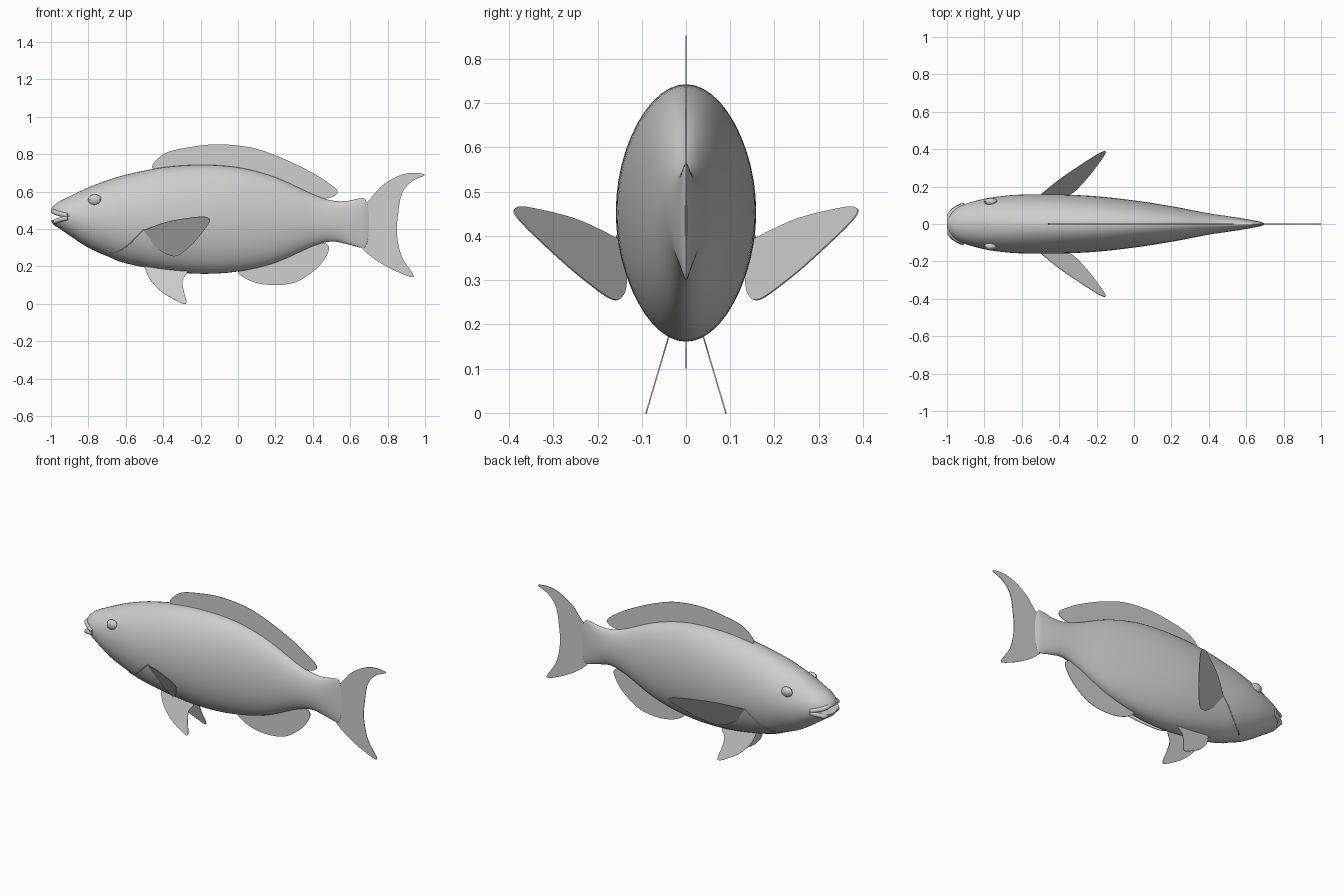
import bpy, bmesh, math
from mathutils import Vector

if "Cube" in bpy.data.objects:
    bpy.data.objects.remove(bpy.data.objects["Cube"])

grey = bpy.data.materials.new("plain grey")
grey.use_nodes = True
grey.diffuse_color = (0.62, 0.62, 0.62, 1)
grey.node_tree.nodes["Principled BSDF"].inputs["Base Color"].default_value = grey.diffuse_color


def spline(points, steps):
    """Catmull-Rom curve through points of any dimension."""
    pts = [points[0]] + list(points) + [points[-1]]
    out = []
    for a, b, c, d in zip(pts, pts[1:], pts[2:], pts[3:]):
        for i in range(steps):
            t = i / steps
            out.append(tuple(
                q + t * ((r - p) / 2 + t * (p - 2.5 * q + 2 * r - s / 2 + t * (1.5 * (q - r) + (s - p) / 2)))
                for p, q, r, s in zip(a, b, c, d)))
    return out + [tuple(points[-1])]


def add_object(name, bm, smooth=True):
    bmesh.ops.recalc_face_normals(bm, faces=bm.faces)
    mesh = bpy.data.meshes.new(name)
    bm.to_mesh(mesh)
    bm.free()
    ob = bpy.data.objects.new(name, mesh)
    bpy.context.collection.objects.link(ob)
    mesh.materials.append(grey)
    bpy.ops.object.select_all(action='DESELECT')
    ob.select_set(True)
    bpy.context.view_layer.objects.active = ob
    if smooth:
        bpy.ops.object.shade_smooth_by_angle(angle=math.radians(40))
    return ob


# Body stations: x, top, bottom, half width
STATIONS = [
    (-1.0, .505, .445, .025), (-.985, .525, .422, .055), (-.95, .55, .4, .085),
    (-.9, .575, .365, .108), (-.8, .622, .3, .135), (-.7, .66, .255, .15),
    (-.6, .69, .217, .157), (-.4, .73, .178, .158), (-.2, .743, .161, .148),
    (0, .73, .173, .126), (.2, .677, .22, .095), (.4, .586, .308, .057),
    (.5, .553, .333, .042), (.58, .55, .32, .03), (.66, .565, .3, .015),
    (.685, .55, .31, .008), (.7, .5, .37, .002)]
PROFILE = spline(STATIONS, 5)
AROUND = 48


def surface_y(x, z):
    """Half width of the body at a side position."""
    _, top, low, width = min(PROFILE, key=lambda s: abs(s[0] - x))
    k = (z - (top + low) / 2) / ((top - low) / 2)
    return width * math.sqrt(max(0, 1 - k * k))


def prism(outline, depth):
    bm = bmesh.new()
    face = bm.faces.new([bm.verts.new((x, -depth, z)) for x, z in outline])
    new = bmesh.ops.extrude_face_region(bm, geom=[face])["geom"]
    bmesh.ops.translate(bm, vec=(0, 2 * depth, 0),
                        verts=[v for v in new if isinstance(v, bmesh.types.BMVert)])
    return bm


# Body: lofted oval rings
bm = bmesh.new()
rings = []
for x, top, low, width in PROFILE:
    ring = []
    for i in range(AROUND):
        a = math.tau * i / AROUND
        ring.append(bm.verts.new((x, width * math.cos(a),
                                  (top + low) / 2 + (top - low) / 2 * math.sin(a))))
    rings.append(ring)
for r, s in zip(rings, rings[1:]):
    for i in range(AROUND):
        j = (i + 1) % AROUND
        bm.faces.new((r[i], r[j], s[j], s[i]))
bm.faces.new(rings[0])
bm.faces.new(rings[-1])
body = add_object("body", bm)

# Mouth: wedge cut into the snout
cutter = add_object("mouth_cutter", prism([(-1.05, .5), (-.9, .468), (-1.05, .435)], .3), False)
cutter.hide_render = True
cut = body.modifiers.new("mouth", 'BOOLEAN')
cut.operation = 'DIFFERENCE'
cut.solver = 'EXACT'
cut.object = cutter
bpy.context.view_layer.objects.active = body
bpy.ops.object.modifier_apply(modifier=cut.name)
bpy.data.objects.remove(cutter)


def tube(name, points, radius):
    curve = bpy.data.curves.new(name, 'CURVE')
    curve.dimensions = '3D'
    curve.bevel_depth = radius
    curve.bevel_resolution = 3
    curve.use_fill_caps = True
    path = curve.splines.new('POLY')
    path.points.add(len(points) - 1)
    for p, co in zip(path.points, points):
        p.co = (*co, 1)
    path.use_smooth = True
    curve.materials.append(grey)
    bpy.context.collection.objects.link(bpy.data.objects.new(name, curve))


# Lips: rolls following the mouth edges
def lip(name, corner_z, front_z, front_x):
    half = []
    for i in range(6):
        t = i / 6
        x = -.91 + (front_x + .91) * math.sin(t * math.pi / 2)
        half.append((x, surface_y(x, .47) * .97, corner_z + (front_z - corner_z) * t))
    tip = [(front_x, 0, front_z)]
    tube(name, half + tip + [(x, -y, z) for x, y, z in reversed(half)], .013)


lip("upper_lip", .472, .497, -.987)
lip("lower_lip", .46, .436, -.978)


# Fins: thin plates from smoothed outlines, y given by a plane rule
def fin(name, outline, plane=lambda x, z: 0):
    bm = bmesh.new()
    bm.faces.new([bm.verts.new((x, plane(x, z), z)) for x, z in spline(outline, 5)])
    ob = add_object(name, bm, False)
    solid = ob.modifiers.new("thickness", 'SOLIDIFY')
    solid.thickness = .003
    solid.offset = 0


fin("dorsal_fin", [
    (-.4, .7), (-.46, .733), (-.39, .805), (-.257, .838), (-.107, .853), (.064, .837),
    (.2, .794), (.332, .735), (.44, .676), (.528, .61), (.513, .575), (.45, .562),
    (.38, .56), (.2, .62), (0, .68), (-.2, .7)])
fin("anal_fin", [
    (.02, .21), (0, .172), (.037, .137), (.107, .11), (.2, .1), (.305, .115), (.385, .16),
    (.449, .22), (.487, .29), (.47, .322), (.41, .325), (.2, .27)])
fin("tail_fin", [
    (.62, .51), (.695, .548), (.76, .623), (.84, .676), (.92, .7), (1, .69), (.93, .655),
    (.877, .59), (.856, .48), (.85, .37), (.877, .25), (.94, .147), (.867, .165),
    (.76, .22), (.68, .28), (.62, .35)])

PECTORAL = [(-.503, .393), (-.39, .436), (-.257, .46), (-.177, .465), (-.152, .44), (-.203, .366),
            (-.257, .307), (-.326, .257), (-.39, .27), (-.455, .318)]
PELVIC = [(-.48, .24), (-.497, .2), (-.47, .13), (-.417, .072), (-.353, .03), (-.278, 0),
          (-.292, .078), (-.295, .13), (-.27, .175), (-.3, .22)]
GILL = [(-.5, .4), (-.55, .35), (-.6, .305), (-.65, .277), (-.7, .268)]

# Paired parts: the fish points to -x, so its sides lie along y
for side, s in (("near", -1), ("far", 1)):
    fin(side + "_pectoral_fin", PECTORAL, lambda x, z: s * (.189 + .562 * x + .629 * z))
    fin(side + "_pelvic_fin", PELVIC, lambda x, z: s * (.09 - .295 * z))
    tube(side + "_gill_edge", [(x, s * surface_y(x, z), z) for x, z in spline(GILL, 6)], .003)
    # Eye
    bm = bmesh.new()
    bmesh.ops.create_uvsphere(bm, u_segments=8, v_segments=6, radius=1)
    bmesh.ops.scale(bm, verts=bm.verts, vec=Vector((.037, .022, .03)))
    bmesh.ops.translate(bm, verts=bm.verts, vec=(-.765, s * (surface_y(-.765, .555) - .001), .556))
    add_object(side + "_eye", bm)
